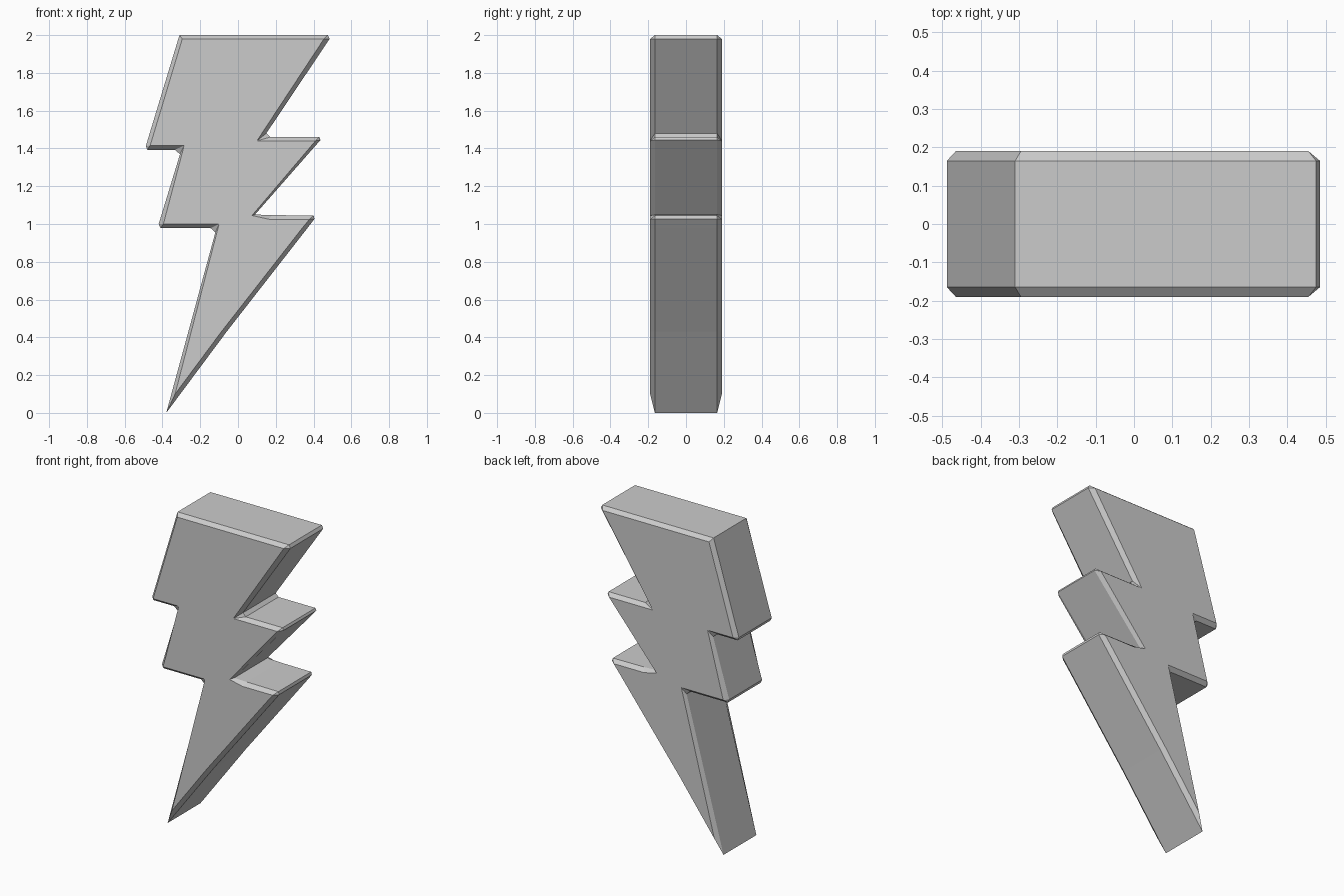
import bpy
import bmesh

cube = bpy.data.objects.get("Cube")
if cube:
    bpy.data.objects.remove(cube, do_unlink=True)

SIDE_Y = 0.165   # half depth of the straight side walls
FACE_Y = 0.19    # half depth of the flat faces

# Outline, clockwise from the top left: side wall (x, z), then flat face (x, z)
OUTLINE = [
    ((-0.31, 2.0), (-0.295, 1.98)),
    ((0.475, 2.0), (0.455, 1.98)),
    ((0.485, 1.98), (0.455, 1.98)),
    ((0.15, 1.48), (0.1, 1.44)),
    ((0.17, 1.46), (0.1, 1.44)),
    ((0.43, 1.46), (0.41, 1.44)),
    ((0.437, 1.445), (0.41, 1.44)),
    ((0.09, 1.05), (0.074, 1.045)),
    ((0.18, 1.047), (0.164, 1.025)),
    ((0.4, 1.045), (0.378, 1.025)),
    ((0.405, 1.027), (0.378, 1.025)),
    ((0.365, 0.975), (0.335, 0.972)),
    ((-0.06, 0.43), (-0.088, 0.43)),
    ((-0.38, 0.0), (-0.333, 0.1)),
    ((-0.12, 0.955), (-0.1, 1.0)),
    ((-0.145, 0.978), (-0.1, 1.0)),
    ((-0.41, 0.978), (-0.395, 1.0)),
    ((-0.42, 1.0), (-0.395, 1.0)),
    ((-0.307, 1.37), (-0.285, 1.415)),
    ((-0.335, 1.393), (-0.285, 1.415)),
    ((-0.48, 1.393), (-0.465, 1.415)),
    ((-0.488, 1.413), (-0.465, 1.415)),
]


def flat_material(name, value):
    colour = (value, value, value, 1.0)
    mat = bpy.data.materials.new(name)
    mat.use_nodes = True
    mat.diffuse_color = colour
    mat.node_tree.nodes["Principled BSDF"].inputs["Base Color"].default_value = colour
    return mat


def ring(bm, points, y):
    return [bm.verts.new((x, y, z)) for x, z in points]


def bridge(bm, first, second):
    count = len(first)
    for i in range(count):
        j = (i + 1) % count
        bm.faces.new((first[i], first[j], second[j], second[i]))


# Lightning bolt: front face, bevel, side wall, bevel, back face
walls = [wall for wall, face in OUTLINE]
faces = [face for wall, face in OUTLINE]
bm = bmesh.new()
rings = [ring(bm, faces, -FACE_Y), ring(bm, walls, -SIDE_Y),
         ring(bm, walls, SIDE_Y), ring(bm, faces, FACE_Y)]
for near, far in zip(rings, rings[1:]):
    bridge(bm, near, far)
bm.faces.new(rings[0])
bm.faces.new(list(reversed(rings[-1])))

# Close up corners where a clipped wall corner meets a sharp face corner
bmesh.ops.remove_doubles(bm, verts=bm.verts[:], dist=0.0005)
bmesh.ops.recalc_face_normals(bm, faces=bm.faces[:])

mesh = bpy.data.meshes.new("lightning_bolt")
bm.to_mesh(mesh)
bm.free()
mesh.materials.append(flat_material("light_grey", 0.6))
bolt = bpy.data.objects.new("lightning_bolt", mesh)
bpy.context.collection.objects.link(bolt)
